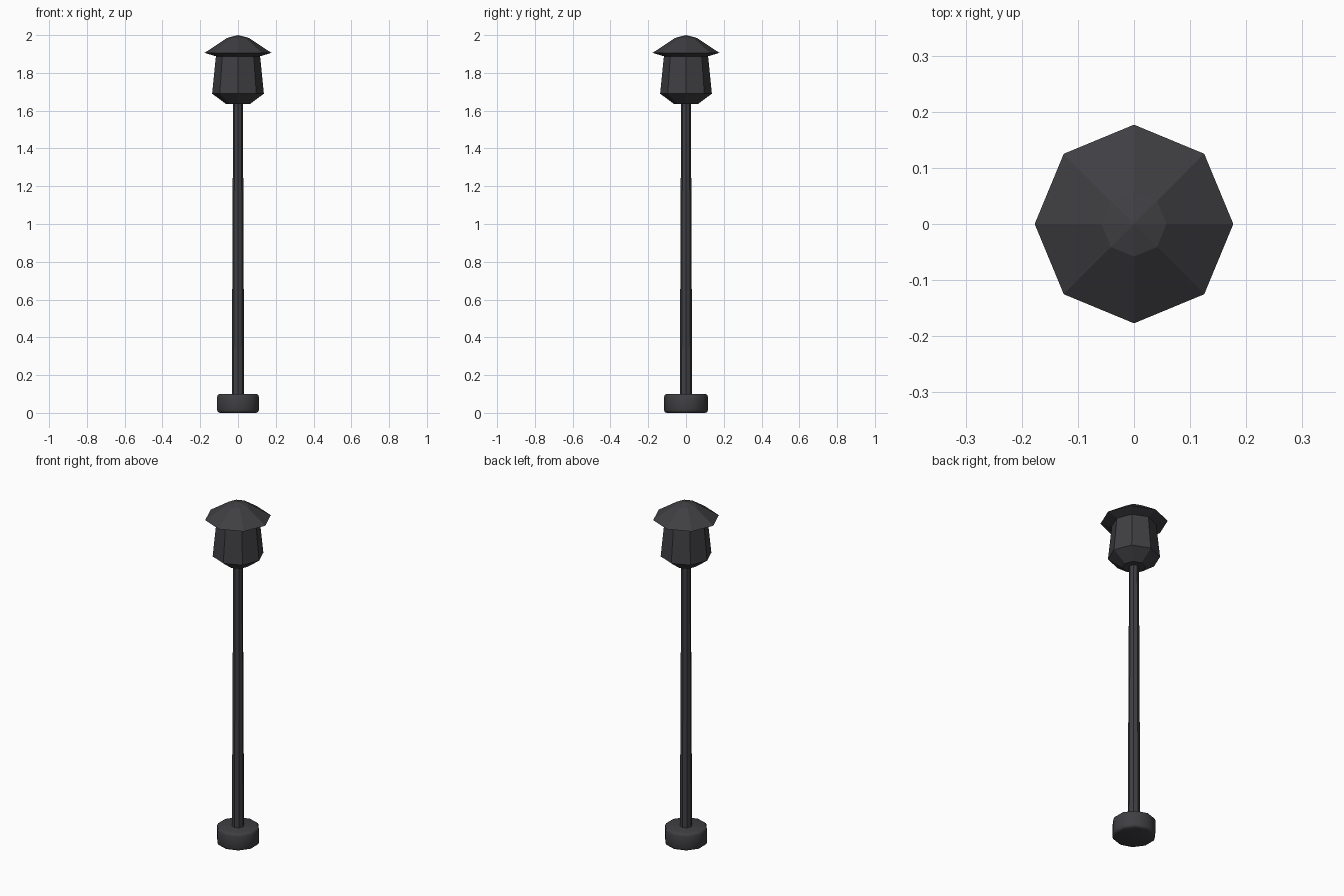
import bpy, bmesh, math

cube = bpy.data.objects.get("Cube")
if cube:
    bpy.data.objects.remove(cube, do_unlink=True)

DARK = (0.05, 0.049, 0.055, 1)
metal = bpy.data.materials.new("dark iron")
metal.use_nodes = True
metal.diffuse_color = DARK
metal.node_tree.nodes["Principled BSDF"].inputs["Base Color"].default_value = DARK


def lathe(name, profile, sides):
    """Faceted solid from (radius, height) rings; a zero radius makes a point."""
    bm = bmesh.new()
    rings = []
    for r, z in profile:
        if r == 0:
            rings.append([bm.verts.new((0, 0, z))] * sides)
            continue
        angles = [math.pi / 2 + math.tau * i / sides for i in range(sides)]
        rings.append([bm.verts.new((r * math.cos(a), r * math.sin(a), z)) for a in angles])
    for low, high in zip(rings, rings[1:]):
        for i in range(sides):
            j = (i + 1) % sides
            corners = [low[i], low[j], high[j], high[i]]
            bm.faces.new(list(dict.fromkeys(corners)))
    for ring, (r, z) in ((rings[0], profile[0]), (rings[-1], profile[-1])):
        if r > 0:
            bm.faces.new(ring)
    bmesh.ops.recalc_face_normals(bm, faces=bm.faces)
    mesh = bpy.data.meshes.new(name)
    bm.to_mesh(mesh)
    bm.free()
    mesh.materials.append(metal)
    obj = bpy.data.objects.new(name, mesh)
    bpy.context.collection.objects.link(obj)
    return obj


# Round foot with softened rims
foot = lathe("base", [(0.116, 0), (0.116, 0.1)], 10)
bevel = foot.modifiers.new("soft rims", "BEVEL")
bevel.width = 0.014
bevel.segments = 2
bevel.limit_method = "ANGLE"
bevel.angle_limit = math.radians(50)
bpy.context.view_layer.objects.active = foot
foot.select_set(True)
bpy.ops.object.modifier_apply(modifier=bevel.name)
bpy.ops.object.shade_smooth_by_angle(angle=math.radians(50))
foot.select_set(False)

# Tapering post
lathe("post", [(0.033, 0.09), (0.026, 1.64)], 8)

# Lantern housing, flaring down to a tapered bottom
lathe("lantern_body", [(0.062, 1.634), (0.137, 1.69), (0.117, 1.888)], 8)

# Wide roof with a sloped underside and shallow cap
lathe("lantern_roof", [(0.117, 1.888), (0.177, 1.906), (0.058, 1.985), (0, 2.0)], 8)
